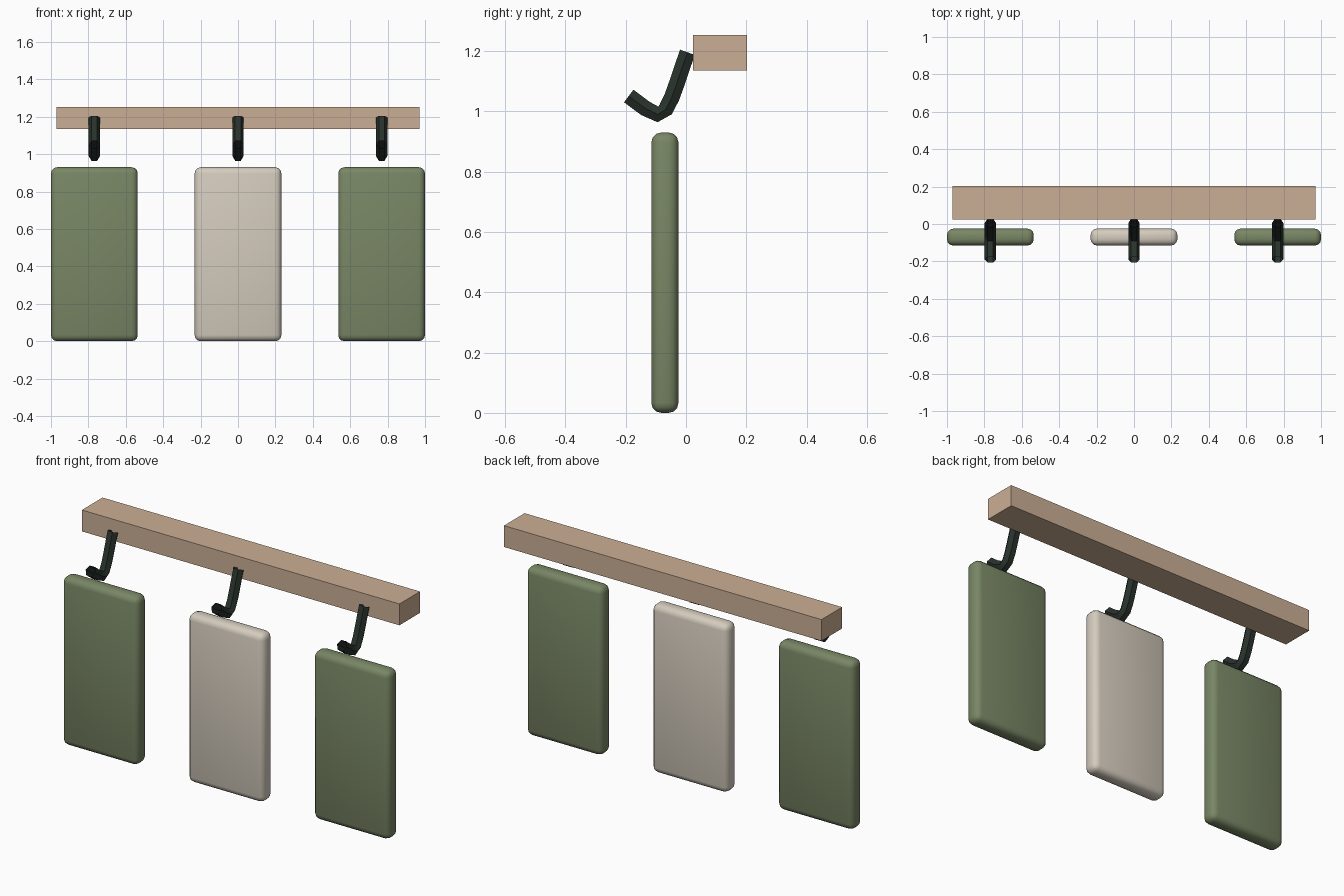
import bpy, bmesh, math
from mathutils import Vector

if "Cube" in bpy.data.objects:
    bpy.data.objects.remove(bpy.data.objects["Cube"])


def material(name, rgb):
    m = bpy.data.materials.new(name)
    m.diffuse_color = (*rgb, 1)
    m.use_nodes = True
    m.node_tree.nodes["Principled BSDF"].inputs["Base Color"].default_value = m.diffuse_color
    return m


WOOD = material("wood", (0.60, 0.43, 0.30))
GREEN = material("green_cloth", (0.19, 0.24, 0.13))
CREAM = material("cream_cloth", (0.66, 0.60, 0.51))
IRON = material("dark_iron", (0.022, 0.032, 0.025))


def finish(name, bm, mat, smooth=False):
    bmesh.ops.recalc_face_normals(bm, faces=bm.faces[:])
    me = bpy.data.meshes.new(name)
    bm.to_mesh(me)
    bm.free()
    me.materials.append(mat)
    ob = bpy.data.objects.new(name, me)
    bpy.context.collection.objects.link(ob)
    if smooth:
        bpy.ops.object.select_all(action='DESELECT')
        ob.select_set(True)
        bpy.context.view_layer.objects.active = ob
        bpy.ops.object.shade_smooth_by_angle(angle=math.radians(40))
    return ob


def box(name, lo, hi, mat, bevel=0):
    lo, hi = Vector(lo), Vector(hi)
    bm = bmesh.new()
    bmesh.ops.create_cube(bm, size=1)
    for v in bm.verts:
        v.co = Vector(a * b for a, b in zip(v.co, hi - lo)) + (lo + hi) / 2
    if bevel:
        bmesh.ops.bevel(bm, geom=bm.edges[:], offset=bevel, segments=3,
                        profile=0.5, affect='EDGES')
    return finish(name, bm, mat, bool(bevel))


# Centre line of a hook in the y-z plane, from rail to tip
HOOK_PATH = [(0.005, 1.196), (-0.012, 1.148), (-0.03, 1.094), (-0.047, 1.047),
             (-0.067, 1.007), (-0.093, 0.990), (-0.135, 1.010), (-0.19, 1.051)]


def hook(name, x, radius=0.03, sides=6):
    # Six-sided tube swept along the path with open ends
    pts = [Vector((x, y, z)) for y, z in HOOK_PATH]
    side = Vector((1, 0, 0))
    bm = bmesh.new()
    rings = []
    for i, p in enumerate(pts):
        tangent = (pts[min(i + 1, len(pts) - 1)] - pts[max(i - 1, 0)]).normalized()
        up = side.cross(tangent)
        rings.append([bm.verts.new(p + radius * (math.cos(a) * side + math.sin(a) * up))
                      for a in (math.tau * k / sides for k in range(sides))])
    for r, s in zip(rings, rings[1:]):
        for k in range(sides):
            n = (k + 1) % sides
            bm.faces.new((r[k], r[n], s[n], s[k]))
    return finish(name, bm, IRON, True)


# Wall rail
box("rail", (-0.97, 0.023, 1.135), (0.97, 0.203, 1.253), WOOD)

# Three hooks, each with a hanging towel
for label, x, mat in (("left", -0.768, GREEN), ("middle", 0, CREAM), ("right", 0.768, GREEN)):
    hook("hook_" + label, x)
    box("towel_" + label, (x - 0.232, -0.115, 0), (x + 0.232, -0.025, 0.93), mat, 0.033)
